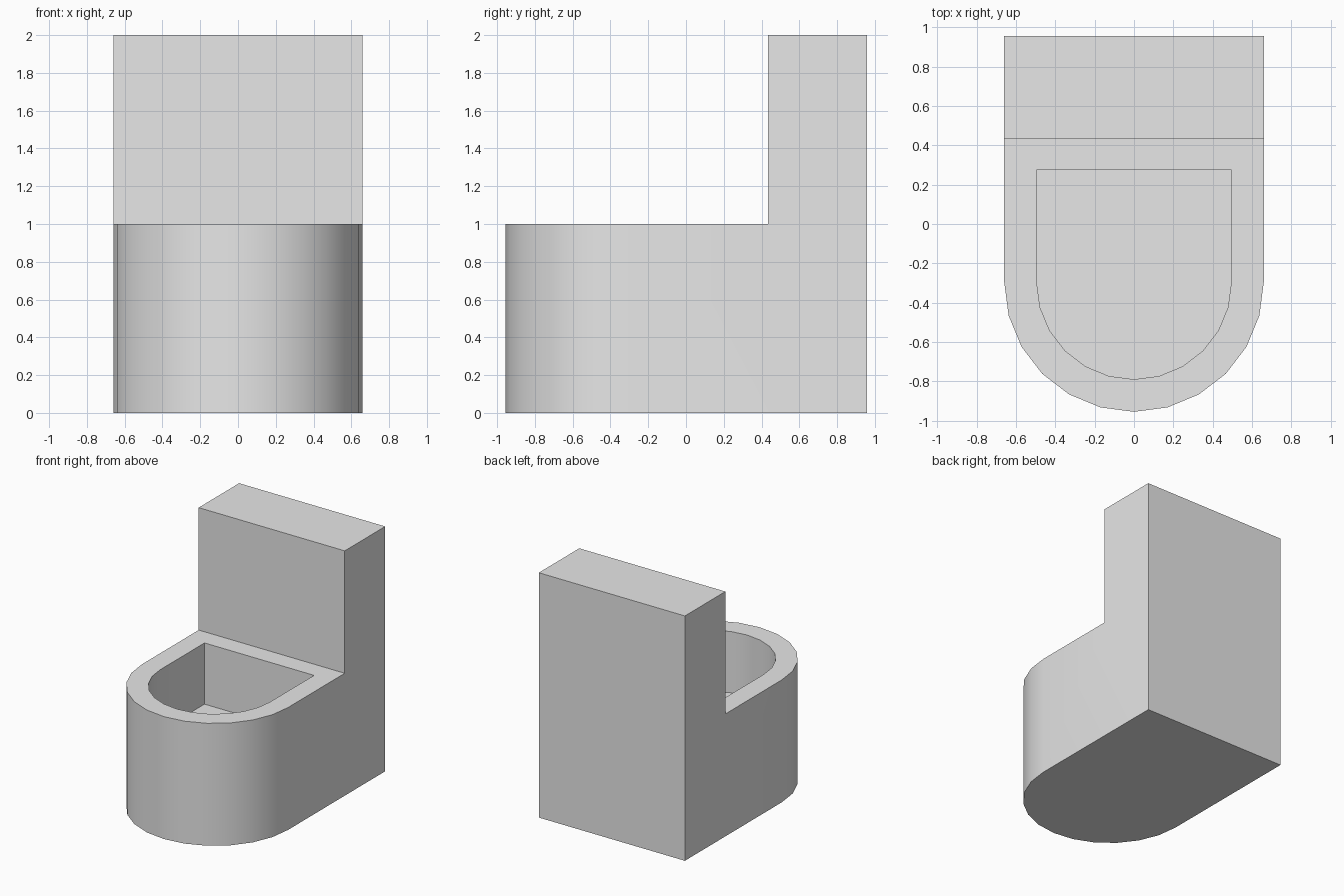
import bpy, bmesh, math

cube = bpy.data.objects.get("Cube")
if cube:
    bpy.data.objects.remove(cube, do_unlink=True)

ARC_Y = -0.295   # centre of the rounded front
SEGMENTS = 12    # sides of the half circle

grey = bpy.data.materials.new("light_grey")
grey.use_nodes = True
grey.diffuse_color = (0.8, 0.8, 0.8, 1)
grey.node_tree.nodes["Principled BSDF"].inputs["Base Color"].default_value = (0.8, 0.8, 0.8, 1)


def prism(name, outline, z0, z1):
    """Extrude a counter-clockwise outline from z0 to z1."""
    bm = bmesh.new()
    base = bm.faces.new([bm.verts.new((x, y, z0)) for x, y in outline])
    top = bmesh.ops.extrude_face_region(bm, geom=[base], use_keep_orig=True)["geom"]
    bmesh.ops.translate(bm, vec=(0, 0, z1 - z0),
                        verts=[v for v in top if isinstance(v, bmesh.types.BMVert)])
    bmesh.ops.recalc_face_normals(bm, faces=bm.faces)
    mesh = bpy.data.meshes.new(name)
    bm.to_mesh(mesh)
    bm.free()
    mesh.materials.append(grey)
    obj = bpy.data.objects.new(name, mesh)
    bpy.context.collection.objects.link(obj)
    return obj


def rounded_outline(radius, back):
    """Square back, half-round front."""
    arc = [(radius * math.cos(a), ARC_Y + radius * math.sin(a))
           for a in (math.pi + math.pi * i / SEGMENTS for i in range(SEGMENTS + 1))]
    return arc + [(radius, back), (-radius, back)]


# Full-height body, from which the space above the bowl and the basin are cut
body = prism("bowl_and_tank", rounded_outline(0.66, 0.957), 0, 2)
cutters = [
    prism("seat_space_cutter", [(-1, -1.5), (1, -1.5), (1, 0.435), (-1, 0.435)], 1, 2.5),
    prism("basin_cutter", rounded_outline(0.495, 0.275), 0.5, 1.5),
]

bpy.ops.object.select_all(action='DESELECT')
body.select_set(True)
bpy.context.view_layer.objects.active = body
for cutter in cutters:
    cutter.hide_render = True
    mod = body.modifiers.new(cutter.name, 'BOOLEAN')
    mod.operation = 'DIFFERENCE'
    mod.solver = 'EXACT'
    mod.object = cutter
    bpy.ops.object.modifier_apply(modifier=mod.name)
    bpy.data.objects.remove(cutter, do_unlink=True)

# Smooth round walls, crisp corners
bpy.ops.object.shade_smooth_by_angle(angle=math.radians(30))
